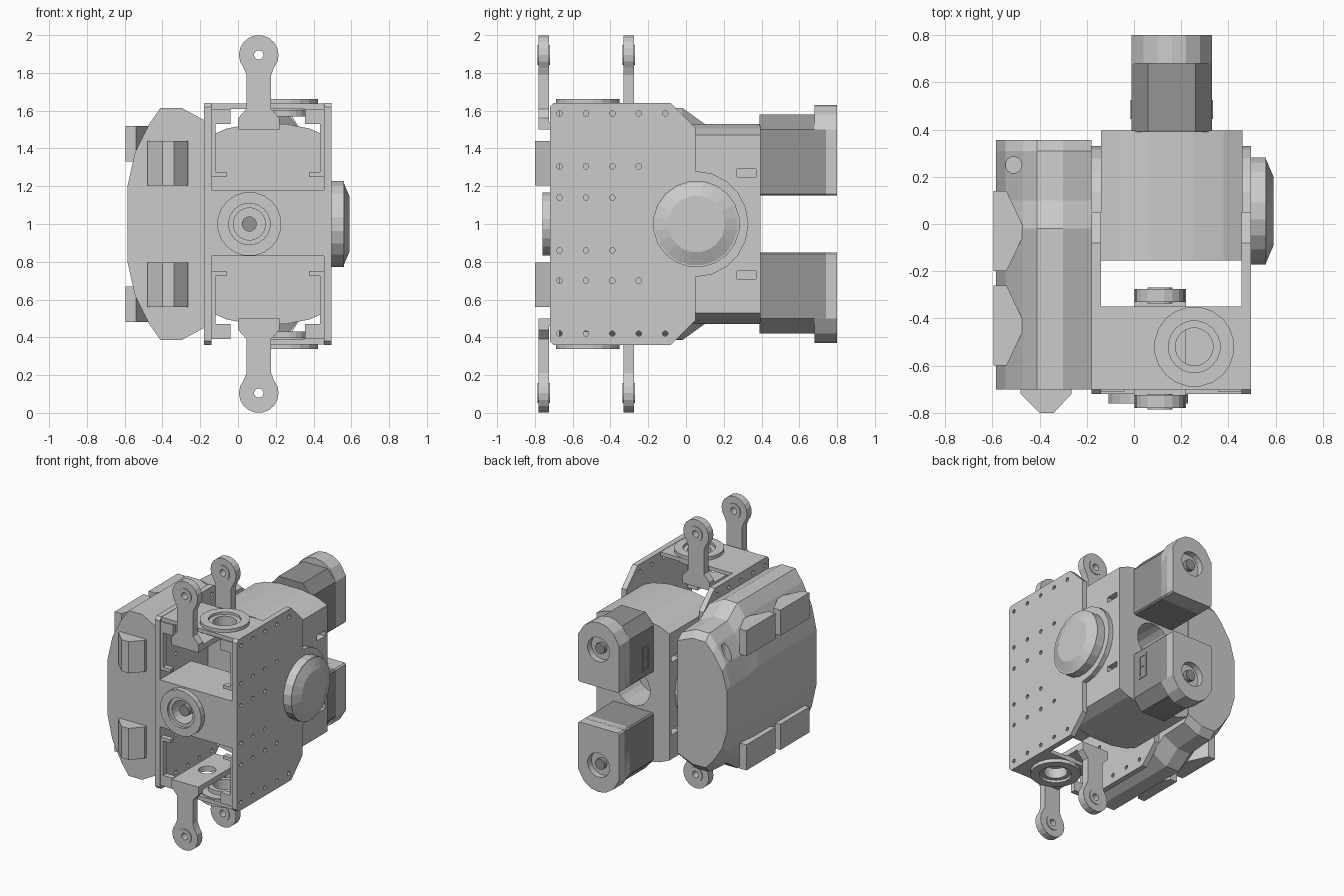
import bpy, bmesh
from math import sin, cos, pi
from mathutils import Vector

if "Cube" in bpy.data.objects:
    bpy.data.objects.remove(bpy.data.objects["Cube"])

dark = bpy.data.materials.new("dark_grey")
dark.diffuse_color = (0.3, 0.3, 0.3, 1)
dark.use_nodes = True
dark.node_tree.nodes["Principled BSDF"].inputs["Base Color"].default_value = dark.diffuse_color


def place(axis, p, t):
    a, b = p
    return {'x': (t, a, b), 'y': (a, t, b), 'z': (a, b, t)}[axis]


def add_prism(bm, pts, axis, lo, hi, top=None):
    n = len(pts)
    a = [bm.verts.new(place(axis, p, lo)) for p in pts]
    b = [bm.verts.new(place(axis, p, hi)) for p in (top or pts)]
    bm.faces.new(a)
    bm.faces.new(b[::-1])
    for i in range(n):
        bm.faces.new((a[i], a[(i + 1) % n], b[(i + 1) % n], b[i]))


def finish(name, bm, mat=None):
    bmesh.ops.recalc_face_normals(bm, faces=bm.faces)
    me = bpy.data.meshes.new(name)
    bm.to_mesh(me)
    bm.free()
    ob = bpy.data.objects.new(name, me)
    bpy.context.collection.objects.link(ob)
    if mat:
        me.materials.append(mat)
    return ob


def prism(name, pts, axis, lo, hi, mat=None, top=None):
    bm = bmesh.new()
    add_prism(bm, pts, axis, lo, hi, top)
    return finish(name, bm, mat)


def circle(u, v, r, n=20):
    return [(u + r * cos(2 * pi * (i + .5) / n), v + r * sin(2 * pi * (i + .5) / n)) for i in range(n)]


def rect(u0, u1, v0, v1):
    return [(u0, v0), (u1, v0), (u1, v1), (u0, v1)]


def box(name, x, y, z, mat=None):
    return prism(name, rect(*x, *y), 'z', *z, mat)


def cut(ob, shapes):
    # shapes: list of (points, axis, lo, hi)
    bm = bmesh.new()
    for s in shapes:
        add_prism(bm, *s)
    c = finish("cutter", bm)
    c.hide_render = True
    m = ob.modifiers.new("cut", 'BOOLEAN')
    m.operation, m.solver, m.object = 'DIFFERENCE', 'EXACT', c
    bpy.context.view_layer.objects.active = ob
    bpy.ops.object.modifier_apply(modifier=m.name)
    bpy.data.objects.remove(c)


def ring(name, u, v, r, ri, axis, lo, hi, n=20):
    ob = prism(name, circle(u, v, r, n), axis, lo, hi)
    cut(ob, [(circle(u, v, ri, n), axis, lo - .1, hi + .1)])
    return ob


def flip(pts, s):
    # mirror profile's second coordinate about z = 1
    return [(a, 1 + s * (b - 1)) for a, b in pts]


def span(a, b, s):
    return tuple(sorted((1 + s * (a - 1), 1 + s * (b - 1))))


# side plates with screw holes and round lobe at the back
upper = [(-.72, 1.62), (-.70, 1.64), (-.08, 1.64), (.05, 1.51), (.05, 1.28)]
lobe = [(.05 + .28 * sin(a), 1 + .28 * cos(a)) for a in [i * pi / 10 for i in range(1, 10)]]
outline = upper + lobe + flip(upper, -1)[::-1]
spots = [(y, z) for z in (1.585, 1.305, 1.14, .86, .70, .42)
         for y in (-.67, -.53, -.39, -.25, -.11)
         if y < -.3 or (y < -.2 and z not in (1.14, .86)) or z in (1.585, .42)]
for name, x0, x1 in (("right_plate", .455, .495), ("left_plate", -.18, -.14)):
    plate = prism(name, outline, 'x', x0, x1)
    cut(plate, [(circle(y, z, .015, 8), 'x', x0 - .05, x1 + .05) for y, z in spots])

# round hub on the right plate
prism("hub_ring", circle(.055, 1, .23), 'x', .49, .56)
prism("hub_cap", circle(.055, 1, .22), 'x', .56, .59, None, circle(.055, 1, .15))

# main gearbox, curved above and below
arc = [(-.14, 1.47), (-.06, 1.505), (.07, 1.53), (.25, 1.53), (.38, 1.505), (.46, 1.47)]
body = prism("gearbox", arc + flip(arc, -1)[::-1], 'y', -.155, .395)
cuts = [(circle(.16, 1, .14), 'y', .15, .5)]
for s in (1, -1):
    z0, z1 = span(1.25, 1.29, s)
    cuts += [(rect(.27, .37, z0, z1), 'x', .40, .6), (rect(.27, .37, z0, z1), 'x', -.3, -.08)]
cut(body, cuts)

for s, tag in ((1, "upper"), (-1, "lower")):
    # motor with chamfered case, rounded end cap and recessed shaft
    case = [(.0, 1.15), (.32, 1.15), (.33, 1.16), (.33, 1.50), (.26, 1.58), (.06, 1.58), (-.01, 1.50), (-.01, 1.16)]
    prism(tag + "_motor", flip(case, s), 'y', .39, .74, dark)
    cap = [(.0, 1.15), (.32, 1.15), (.33, 1.16), (.33, 1.50), (.28, 1.58), (.22, 1.62), (.16, 1.63),
           (.10, 1.62), (.04, 1.58), (-.01, 1.50), (-.01, 1.16)]
    end = prism(tag + "_motor_cap", flip(cap, s), 'y', .68, .80)
    zc = 1 + s * .43
    cut(end, [(circle(.16, zc, .09), 'y', .755, .9)])
    prism(tag + "_motor_shaft", circle(.16, zc, .04, 12), 'y', .74, .785, dark)
    # connector frame with two sockets
    xs = .33 if s < 0 else -.01
    z0, z1 = span(1.20, 1.38, s)
    con = box(tag + "_connector", (xs - .004, xs + .004), (.445, .525), (z0, z1), dark)
    cut(con, [(rect(.46, .51, z0 + .015 + k * .08, z0 + .085 + k * .08), 'x', xs - .1, xs + .1) for k in (0, 1)])

    # paired arms with eyelets, joined by a drilled bridge
    eye = [(.11 + .105 * sin(a), 1.895 + .105 * cos(a)) for a in [(-130 + i * 20) * pi / 180 for i in range(14)]]
    arm = eye + [(.175, 1.79), (.175, 1.61), (.22, 1.56), (.22, 1.50), (.0, 1.50), (.0, 1.56), (.045, 1.61), (.045, 1.79)]
    for side, y0, y1 in (("front", -.78, -.725), ("rear", -.33, -.275)):
        a = prism(f"{tag}_{side}_arm", flip(arm, s), 'y', y0, y1)
        cut(a, [(circle(.11, 1 + s * .895, .04, 12), 'y', y0 - .1, y1 + .1)])
        ring(f"{tag}_{side}_eyelet", .11, 1 + s * .895, .055, .025, 'y', y0 - .006, y1 + .006, 12)
    z0, z1 = span(1.50, 1.54, s)
    bridge = box(tag + "_arm_bridge", (.0, .22), (-.73, -.32), (z0, z1))
    cut(bridge, [(circle(.11, -.52, .06, 14), 'z', z0 - .1, z1 + .1)])

    # cover plate and bearing ring
    z0, z1 = span(1.61, 1.638, s)
    cover = box(tag + "_cover", (-.14 if s > 0 else .08, .455), (-.70, -.35), (z0, z1))
    cut(cover, [(circle(.255, -.52, .11), 'z', z0 - .1, z1 + .1)])
    ring(tag + "_bearing", .255, -.52, .17, .11, 'z', *span(1.60, 1.663, s))
    ring(tag + "_bearing_sleeve", .255, -.52, .115, .08, 'z', *span(1.57, 1.645, s))

    # front flanges on the inner faces of both plates
    for side, x0, d in (("left", -.14, 1), ("right", .455, -1)):
        for part, w, za, zb in (("tab", .08, 1.25, 1.275), ("head", .10, 1.53, 1.61), ("strip", .02, 1.25, 1.61)):
            box(f"{tag}_{side}_flange_{part}", tuple(sorted((x0, x0 + d * w))), (-.71, -.67), span(za, zb, s))

    # teeth on the outer shell
    for i, yc in enumerate((-.03, -.43)):
        tooth = [(-.595, yc + .17), (-.54, yc + .17), (-.46, yc), (-.54, yc - .17), (-.595, yc - .17)]
        prism(f"{tag}_tooth_{i + 1}", tooth, 'z', *span(1.33, 1.52, s))
    # front claws
    claw = [(-.48, -.69), (-.48, -.72), (-.40, -.80), (-.34, -.80), (-.265, -.72), (-.265, -.69)]
    prism(tag + "_claw", claw, 'z', *span(1.205, 1.44, s))

# front crossbar with round output flange
bar = box("front_crossbar", (-.14, .455), (-.72, -.35), (.83, 1.18))
cut(bar, [(circle(.06, 1, .085), 'y', -.9, -.55)])
ring("output_flange", .06, 1, .17, .11, 'y', -.76, -.71)
ring("output_sleeve", .06, 1, .115, .085, 'y', -.74, -.60)
prism("output_shaft", circle(.06, 1, .04, 12), 'y', -.72, -.54, dark)

# armoured shell on the left, lofted front to back and lowered at the rear
half = [(-.18, 1.55), (-.30, 1.615), (-.41, 1.615), (-.47, 1.53), (-.53, 1.38), (-.57, 1.20)]
sec = half + flip(half, -1)[::-1]
bm = bmesh.new()
rows = []
for y, k in ((-.70, 1), (-.02, 1), (.10, .86), (.31, .84), (.355, .76)):
    rows.append([bm.verts.new((x - (.015 if x < -.5 else 0), y, 1 + (z - 1) * k)) for x, z in sec])
n = len(sec)
for a, b in zip(rows, rows[1:]):
    for i in range(n):
        bm.faces.new((a[i], a[(i + 1) % n], b[(i + 1) % n], b[i]))
bm.faces.new(rows[0])
bm.faces.new(rows[-1][::-1])
shell = finish("outer_shell", bm)
cut(shell, [(circle(-.51, .25, .035, 12), 'z', 1 + s * .5 - .2, 1 + s * .5 + .3) for s in (1,)])
